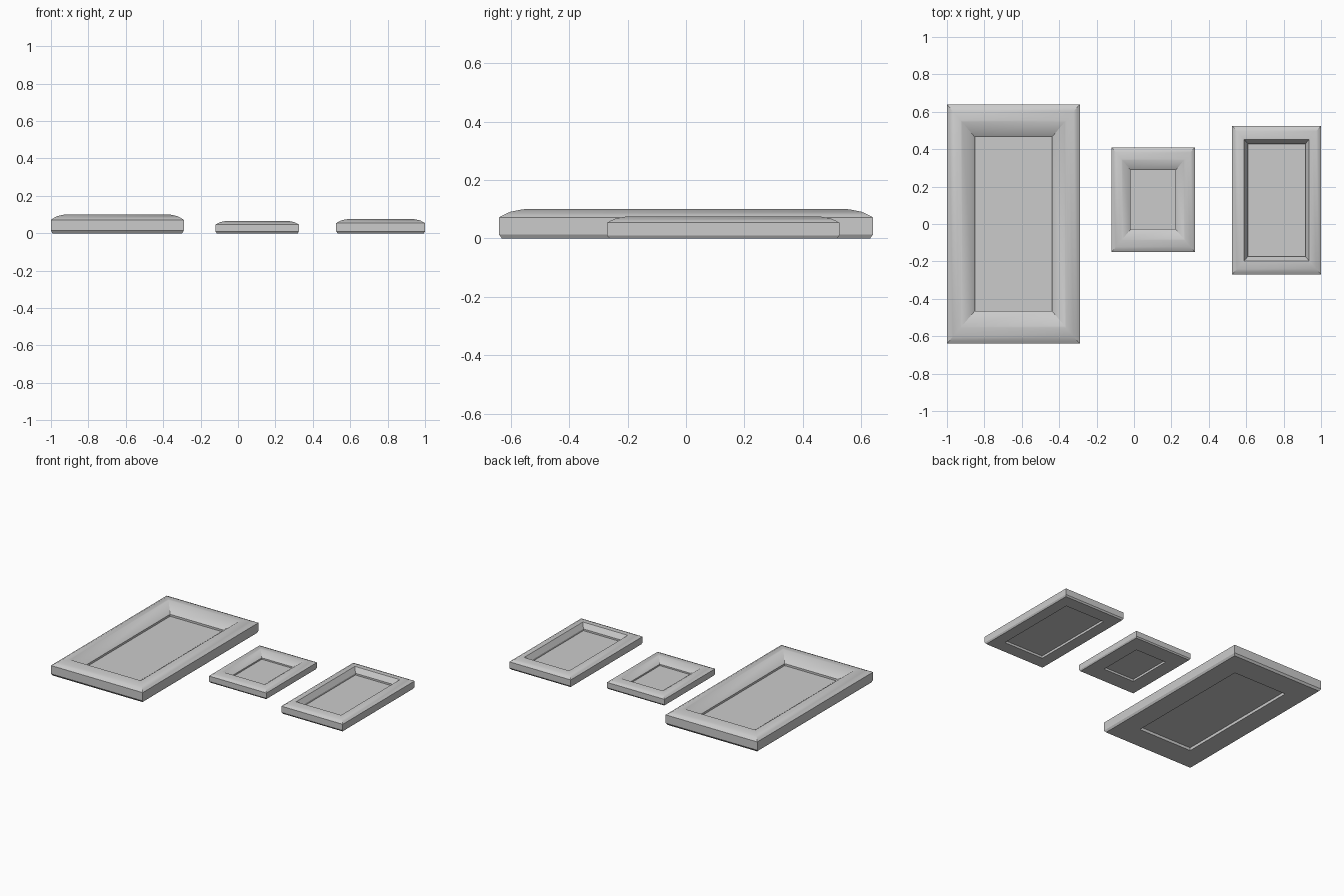
import bpy, bmesh

if "Cube" in bpy.data.objects:
    bpy.data.objects.remove(bpy.data.objects["Cube"])


def finish(name, bm):
    bmesh.ops.recalc_face_normals(bm, faces=bm.faces)
    mesh = bpy.data.meshes.new(name)
    bm.to_mesh(mesh)
    bm.free()
    ob = bpy.data.objects.new(name, mesh)
    bpy.context.collection.objects.link(ob)
    bpy.ops.object.select_all(action='DESELECT')
    ob.select_set(True)
    bpy.context.view_layer.objects.active = ob
    bpy.ops.object.shade_smooth_by_angle()
    return ob


def rails(name, box, profile, x_factor):
    """Sweep a closed moulding profile (inset, height) round a mitred rectangle."""
    x0, x1, y0, y1 = box
    bm = bmesh.new()
    rings = []
    for d, z in profile:
        dx = d * x_factor
        rings.append([bm.verts.new(p) for p in (
            (x0 + dx, y0 + d, z), (x1 - dx, y0 + d, z),
            (x1 - dx, y1 - d, z), (x0 + dx, y1 - d, z))])
    for a, b in zip(rings, rings[1:] + rings[:1]):
        for i in range(4):
            j = (i + 1) % 4
            bm.faces.new((a[i], a[j], b[j], b[i]))
    return finish(name, bm)


def panel(name, box, inset, x_factor, z0, z1):
    """Thin picture board filling the opening."""
    x0, x1, y0, y1 = box
    dx = inset * x_factor
    bm = bmesh.new()
    bmesh.ops.create_cube(bm, size=1)
    for v in bm.verts:
        v.co.x = x0 + dx if v.co.x < 0 else x1 - dx
        v.co.y = y0 + inset if v.co.y < 0 else y1 - inset
        v.co.z = z0 if v.co.z < 0 else z1
    return finish(name, bm)


def moulding(h, ridge, opening, lip, s):
    """Outer side, rounded shoulder, crest, inner slope and rebate."""
    return [(0.010 * s, 0), (0, 0.014 * s), (0, 0.72 * h),
            (0.15 * ridge, 0.80 * h), (0.40 * ridge, 0.91 * h),
            (0.70 * ridge, 0.97 * h), (0.90 * ridge, h), (ridge, 0.985 * h),
            (opening, lip), (opening, 0)]


# name, outer box, height, crest inset, opening inset, x squash, lip z, board z range
frames = [
    ("large", (-1.0, -0.29, -0.64, 0.64), 0.10, 0.095, 0.175, 0.85, 0.048, 0.020, 0.034),
    ("small", (-0.12, 0.325, -0.15, 0.41), 0.065, 0.07, 0.122, 0.84, 0.034, 0.015, 0.024),
    ("medium", (0.525, 1.0, -0.27, 0.525), 0.075, 0.073, 0.097, 0.87, 0.040, 0.016, 0.028),
]
for name, box, h, ridge, opening, k, lip, z0, z1 in frames:
    rails(name + "_frame_rails", box, moulding(h, ridge, opening, lip, h / 0.1), k)
    panel(name + "_picture_board", box, opening - 0.002, k, z0, z1)
